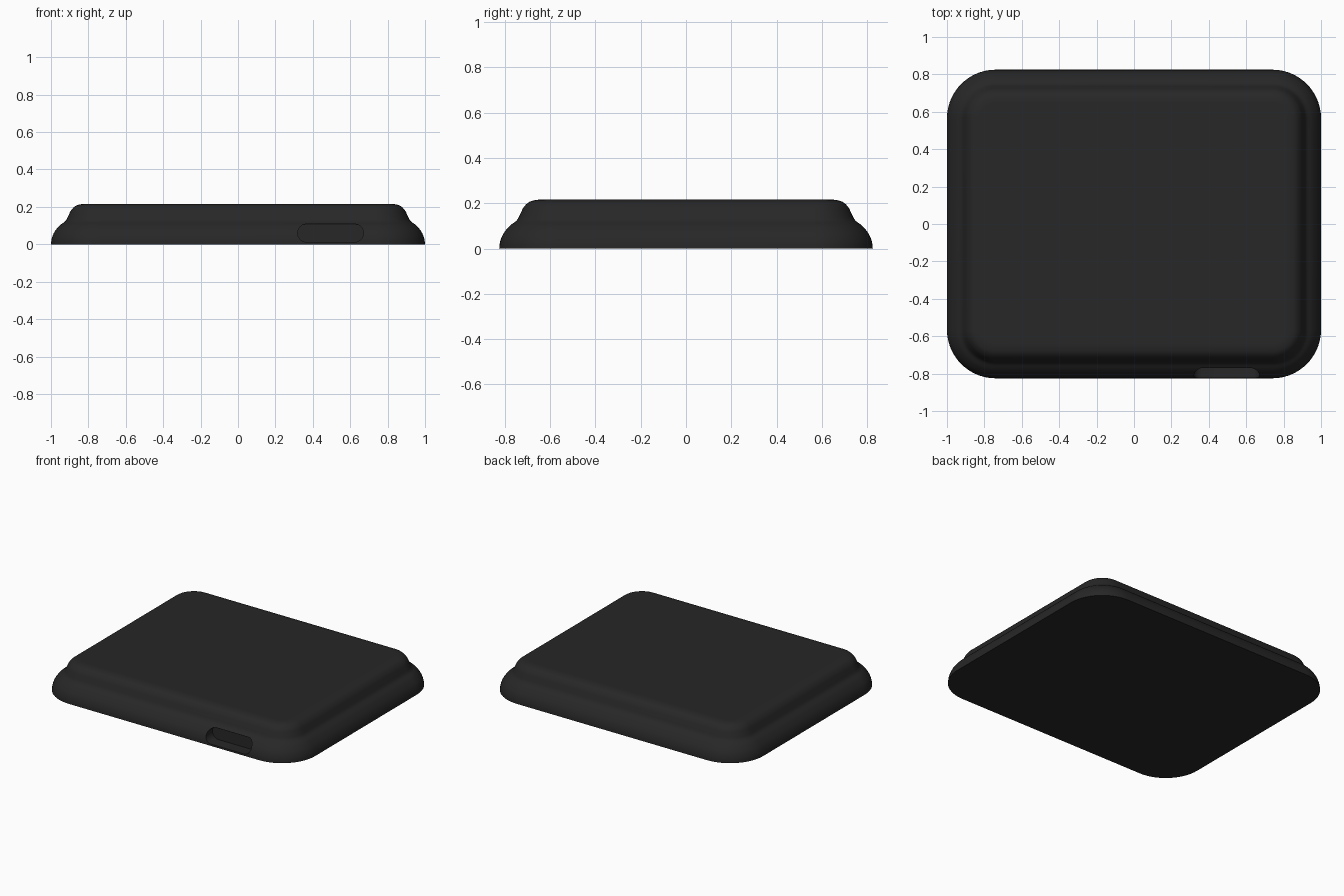
import bpy, bmesh, math
from mathutils import Vector

if "Cube" in bpy.data.objects:
    bpy.data.objects.remove(bpy.data.objects["Cube"])

HX, HY, R = 1.0, 0.825, 0.26   # outline half sizes and corner radius
# side profile: (inset from outline, height)
KEYS = [(0, 0), (0.004, 0.03), (0.018, 0.065), (0.046, 0.1), (0.078, 0.125),
        (0.094, 0.155), (0.109, 0.184), (0.133, 0.206), (0.165, 0.215), (0.195, 0.216)]


def smooth_curve(keys, steps=4):
    """Catmull-Rom through the key points."""
    p = [Vector(k) for k in keys]
    p = [p[0]] + p + [p[-1]]
    out = []
    for a, b, c, d in zip(p, p[1:], p[2:], p[3:]):
        for i in range(steps):
            t = i / steps
            out.append(0.5 * (2 * b + (c - a) * t + (2 * a - 5 * b + 4 * c - d) * t**2
                              + (3 * b - a - 3 * c + d) * t**3))
    return out + [p[-1]]


def rounded_rect(hx, hy, r, n):
    pts = []
    for q, (sx, sy) in enumerate([(1, 1), (-1, 1), (-1, -1), (1, -1)]):
        for i in range(n + 1):
            a = math.pi / 2 * (q + i / n)
            pts.append((sx * (hx - r) + r * math.cos(a), sy * (hy - r) + r * math.sin(a)))
    return pts


def loft(name, rings):
    """Bridge closed rings and cap both ends."""
    bm = bmesh.new()
    loops = [[bm.verts.new(c) for c in ring] for ring in rings]
    for lo, hi in zip(loops, loops[1:]):
        for i in range(len(lo)):
            j = (i + 1) % len(lo)
            bm.faces.new((lo[i], lo[j], hi[j], hi[i]))
    bm.faces.new(loops[0][::-1])
    bm.faces.new(loops[-1])
    bmesh.ops.recalc_face_normals(bm, faces=bm.faces)
    me = bpy.data.meshes.new(name)
    bm.to_mesh(me)
    bm.free()
    ob = bpy.data.objects.new(name, me)
    bpy.context.collection.objects.link(ob)
    return ob


# stepped case body
body = loft("case_body", [[(x, y, p.y) for x, y in rounded_rect(HX - p.x, HY - p.x, R - p.x, 14)]
                          for p in smooth_curve(KEYS)])

# pill-shaped port recess in the front
pill = rounded_rect(0.176, 0.048, 0.0475, 10)
cutter = loft("port_cutter", [[(0.495 + x, y, 0.06 + z) for x, z in pill] for y in (-1.0, -0.74)])
cutter.hide_render = True

cut = body.modifiers.new("port", 'BOOLEAN')
cut.operation = 'DIFFERENCE'
cut.solver = 'EXACT'
cut.object = cutter
bpy.context.view_layer.objects.active = body
body.select_set(True)
bpy.ops.object.modifier_apply(modifier="port")
bpy.data.objects.remove(cutter)
bpy.ops.object.shade_smooth_by_angle(angle=math.radians(35))

# black plastic
mat = bpy.data.materials.new("black_plastic")
mat.diffuse_color = (0.02, 0.02, 0.02, 1)
mat.use_nodes = True
mat.node_tree.nodes["Principled BSDF"].inputs["Base Color"].default_value = mat.diffuse_color
body.data.materials.clear()
body.data.materials.append(mat)
